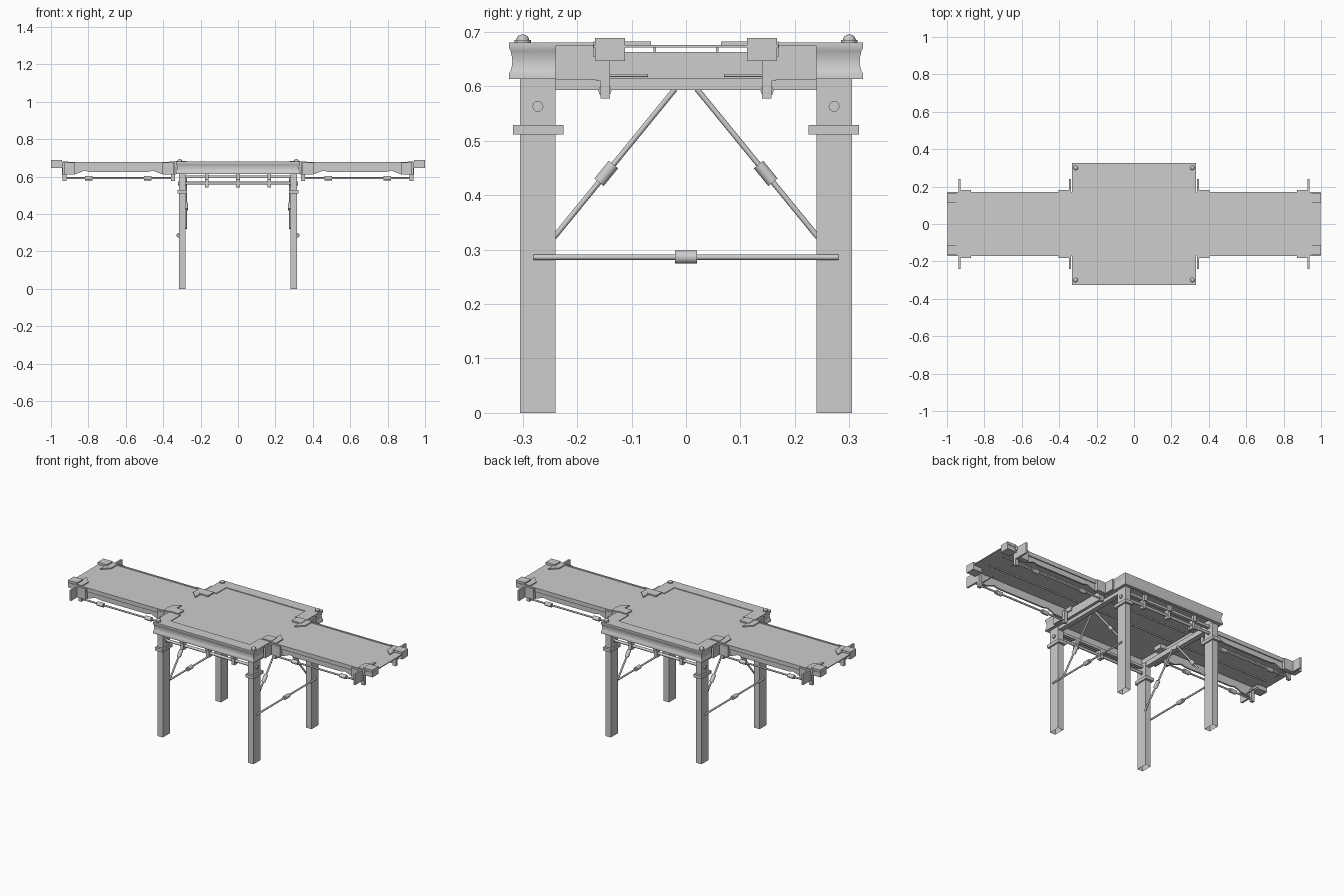
import bpy, bmesh, math
from mathutils import Vector, Matrix

if "Cube" in bpy.data.objects:
    bpy.data.objects.remove(bpy.data.objects["Cube"])

steel = bpy.data.materials.new("light_grey_steel")
steel.diffuse_color = (0.61, 0.61, 0.61, 1)
steel.use_nodes = True
steel.node_tree.nodes["Principled BSDF"].inputs["Base Color"].default_value = steel.diffuse_color


def box(bm, x, y, z, open_bottom=False):
    """Box from three (min, max) ranges."""
    v = [bm.verts.new((a, b, c)) for c in z for a, b in
         ((x[0], y[0]), (x[1], y[0]), (x[1], y[1]), (x[0], y[1]))]
    for i in range(4):
        j = (i + 1) % 4
        bm.faces.new((v[i], v[j], v[j + 4], v[i + 4]))
    bm.faces.new(v[4:])
    if not open_bottom:
        bm.faces.new(v[3::-1])


def rod(bm, a, b, r, n=12):
    """Cylinder between two points."""
    a, b = Vector(a), Vector(b)
    d = b - a
    m = Matrix.Translation((a + b) / 2) @ d.to_track_quat('Z', 'Y').to_matrix().to_4x4()
    bmesh.ops.create_cone(bm, cap_ends=True, segments=n, radius1=r, radius2=r,
                          depth=d.length, matrix=m)


def sleeved_rod(bm, a, b, r, sleeves, half, sleeve_r):
    """Tie rod with turnbuckle sleeves at given fractions of its length."""
    a, b = Vector(a), Vector(b)
    u = (b - a).normalized()
    rod(bm, a, b, r)
    for t in sleeves:
        c = a.lerp(b, t)
        rod(bm, c - u * half, c + u * half, sleeve_r)


def prism(bm, pts, axis, lo, hi):
    """Extrude a 2D outline along y (pts are x,z) or z (pts are x,y)."""
    def p(q, h):
        return (q[0], h, q[1]) if axis == 'y' else (q[0], q[1], h)
    A = [bm.verts.new(p(q, lo)) for q in pts]
    B = [bm.verts.new(p(q, hi)) for q in pts]
    n = len(pts)
    fs = [bm.faces.new(A), bm.faces.new(B[::-1])]
    fs += [bm.faces.new((A[i], B[i], B[(i + 1) % n], A[(i + 1) % n])) for i in range(n)]
    bmesh.ops.recalc_face_normals(bm, faces=fs)


def part(name, build, signs=((1, 1),), smooth=False):
    """Make an object, repeating the geometry for each (x, y) mirror sign."""
    mesh = bpy.data.meshes.new(name)
    out = bmesh.new()
    for sx, sy in signs:
        bm = bmesh.new()
        build(bm)
        bmesh.ops.scale(bm, vec=(sx, sy, 1), verts=bm.verts)
        if sx * sy < 0:
            bmesh.ops.reverse_faces(bm, faces=bm.faces)
        tmp = bpy.data.meshes.new("tmp")
        bm.to_mesh(tmp)
        bm.free()
        out.from_mesh(tmp)
        bpy.data.meshes.remove(tmp)
    out.to_mesh(mesh)
    out.free()
    mesh.materials.append(steel)
    ob = bpy.data.objects.new(name, mesh)
    bpy.context.collection.objects.link(ob)
    if smooth:
        bpy.ops.object.select_all(action='DESELECT')
        ob.select_set(True)
        bpy.context.view_layer.objects.active = ob
        bpy.ops.object.shade_smooth_by_angle(angle=math.radians(35))
    return ob


FOUR = [(sx, sy) for sx in (1, -1) for sy in (1, -1)]
SIDES = [(1, 1), (-1, 1)]
ENDS = [(1, 1), (1, -1)]
HX, HY = 0.332, 0.325
DECK = (0.671, 0.676)


# platform frame: shallow channel profile swept along a U, open at the walkways
def frame(bm):
    prof = [(0.02, 0.676), (0, 0.676), (0, 0.67), (0.003, 0.664), (0.005, 0.655),
            (0.006, 0.646), (0.005, 0.637), (0.003, 0.629), (0, 0.624), (0, 0.613),
            (0.02, 0.613)]
    rings = [[bm.verts.new(p) for p in ((HX - o, 0.17, z), (HX - o, HY - o, z),
                                        (o - HX, HY - o, z), (o - HX, 0.17, z))]
             for o, z in prof]
    for r, s in zip(rings, rings[1:] + rings[:1]):
        for i in range(3):
            bm.faces.new((r[i], s[i], s[i + 1], r[i + 1]))
    bm.faces.new([r[0] for r in rings])
    bm.faces.new([r[3] for r in rings])
    bmesh.ops.recalc_face_normals(bm, faces=bm.faces)


part("platform_frame", frame, ENDS, smooth=True)
part("platform_panel", lambda bm: box(bm, (-0.327, 0.327), (-0.315, 0.315), DECK))

# U-shaped raised rims at the front and back of the platform
part("platform_rims", lambda bm: prism(
    bm, [(-HX, 0.17), (-0.26, 0.17), (-0.26, 0.26), (0.26, 0.26), (0.26, 0.17),
         (HX, 0.17), (HX, HY), (-HX, HY)], 'z', DECK[1] - 0.001, 0.68), ENDS)

# low walls closing the platform below the walkway joints
part("platform_end_walls", lambda bm: box(
    bm, (0.312, 0.328), (-0.17, 0.17), (0.613, 0.663)), SIDES)


# corner bolts: washer plus domed head
def corner_bolt(bm):
    rod(bm, (0.312, 0.3, 0.678), (0.312, 0.3, 0.685), 0.015, 16)
    m = Matrix.Translation((0.312, 0.3, 0.685)) @ Matrix.Diagonal((1, 1, 0.85, 1))
    bmesh.ops.create_uvsphere(bm, u_segments=12, v_segments=8, radius=0.012, matrix=m)


part("corner_bolts", corner_bolt, FOUR, True)

# legs with collars and bolts
part("legs", lambda bm: box(bm, (0.28, 0.315), (0.24, 0.305), (0, 0.617), True), FOUR)
part("leg_collars", lambda bm: box(bm, (0.272, 0.324), (0.225, 0.318), (0.511, 0.529)), FOUR)
part("leg_bolts", lambda bm: rod(bm, (0.275, 0.272, 0.563), (0.322, 0.272, 0.563), 0.01), FOUR, True)

# beams across the leg tops
part("cross_beams", lambda bm: box(bm, (0.283, 0.312), (-0.24, 0.24), (0.593, 0.622)), SIDES)

# bracing between the legs
part("diagonal_braces", lambda bm: sleeved_rod(
    bm, (0.278, 0.242, 0.323), (0.278, 0.02, 0.595), 0.005, (0.43,), 0.021, 0.011), FOUR, True)
part("horizontal_ties", lambda bm: sleeved_rod(
    bm, (0.318, -0.28, 0.286), (0.318, 0.28, 0.286), 0.005, (0.5,), 0.02, 0.012), SIDES, True)


# pipe rails under the front and back of the platform, held by hangers
def pipe_rail(bm):
    rod(bm, (-0.285, 0.272, 0.565), (0.285, 0.272, 0.565), 0.008)
    box(bm, (-0.28, 0.28), (0.262, 0.282), (0.592, 0.606))
    for x in (-0.167, 0, 0.167):
        box(bm, (x - 0.01, x + 0.01), (0.258, 0.286), (0.543, 0.594))
        box(bm, (x - 0.01, x + 0.01), (0.28, 0.295), (0.585, 0.62))


part("pipe_rails", pipe_rail, ENDS, True)

# walkway decks with curbs, side beams, shallow stringers and cross bars
part("walkway_decks", lambda bm: box(bm, (0.327, 0.998), (-0.17, 0.17), DECK), SIDES)
part("walkway_stringers", lambda bm: box(bm, (-0.94, 0.94), (0.055, 0.06), (0.664, 0.672)), ENDS)
part("walkway_curbs", lambda bm: box(bm, (0.332, 0.95), (0.16, 0.171), (0.655, 0.679)), FOUR)
part("walkway_side_beams", lambda bm: prism(
    bm, [(0.335, 0.672), (0.335, 0.61), (0.41, 0.614), (0.455, 0.632), (0.485, 0.625),
         (0.79, 0.625), (0.82, 0.632), (0.865, 0.614), (0.94, 0.61), (0.94, 0.672)],
    'y', 0.155, 0.165), FOUR)
part("walkway_cross_bars", lambda bm: rod(
    bm, (0.9, 0.07, 0.62), (0.9, 0.158, 0.62), 0.003), FOUR)


# brackets at both ends of each walkway edge, mirrored about the walkway middle
def bracket(bm):
    for x0, s, cap_top in ((0.337, 1, 0.684), (0.938, -1, 0.689)):
        def rng(a, b):
            return tuple(sorted((x0 + s * a, x0 + s * b)))
        box(bm, rng(0, 0.01), (0.155, 0.24), (0.612, 0.675))     # outrigger plate
        box(bm, rng(0, 0.066), (0.165, 0.183), (0.612, 0.675))   # flange
        box(bm, rng(0, 0.02), (0.14, 0.157), (0.578, 0.65))      # rod hanger
        box(bm, rng(-0.062, -0.002), (0.112, 0.167), (0.646, cap_top))  # end cap
        prism(bm, [(x0 + s * a, y) for a, y in ((-0.012, 0.17), (0.032, 0.17),
              (0.032, 0.107), (-0.012, 0.064), (-0.012, 0.112))], 'z', 0.672, 0.682)


part("walkway_brackets", bracket, FOUR)

# tension rods below each walkway edge
part("walkway_tie_rods", lambda bm: sleeved_rod(
    bm, (0.337, 0.149, 0.592), (0.938, 0.149, 0.592), 0.005, (0.24, 0.765), 0.02, 0.012), FOUR, True)
